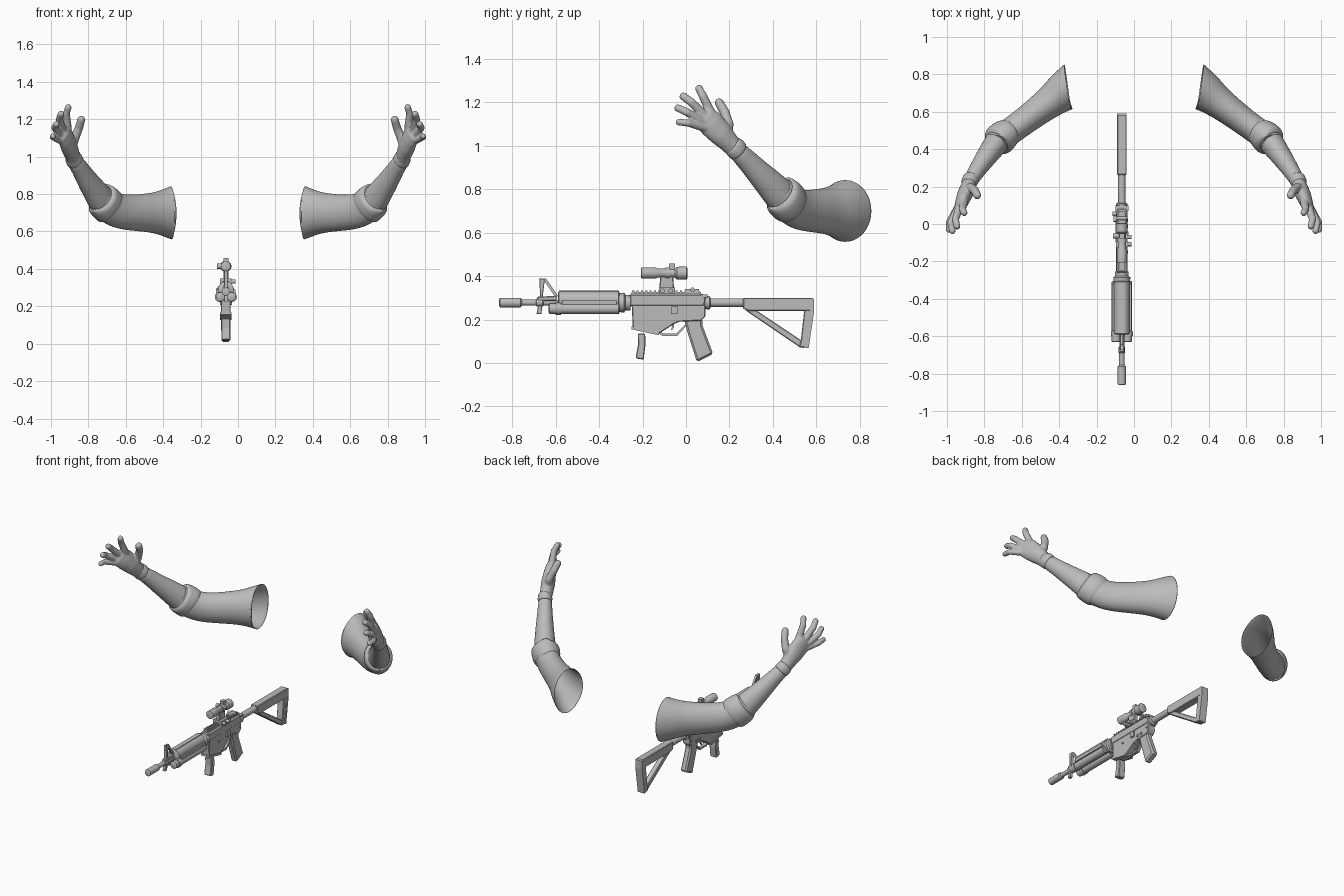
import bpy, bmesh, math
from mathutils import Vector, Matrix

cube = bpy.data.objects.get("Cube")
if cube:
    bpy.data.objects.remove(cube, do_unlink=True)

grey = bpy.data.materials.new("plain_grey")
grey.use_nodes = True
grey.diffuse_color = (0.5, 0.5, 0.5, 1)
grey.node_tree.nodes["Principled BSDF"].inputs["Base Color"].default_value = (0.5, 0.5, 0.5, 1)

GX = -0.065   # centre plane of the rifle
BZ = 0.278    # height of the bore


def finish(name, bm, smooth=None):
    bmesh.ops.recalc_face_normals(bm, faces=bm.faces)
    mesh = bpy.data.meshes.new(name)
    bm.to_mesh(mesh)
    bm.free()
    mesh.materials.append(grey)
    ob = bpy.data.objects.new(name, mesh)
    bpy.context.scene.collection.objects.link(ob)
    if smooth:
        bpy.ops.object.select_all(action='DESELECT')
        ob.select_set(True)
        bpy.context.view_layer.objects.active = ob
        bpy.ops.object.shade_smooth_by_angle(angle=math.radians(smooth))
    return ob


def loft(bm, stations, segs=16, caps=True, first_dir=None):
    """Skin elliptical rings (centre, side radius, up radius) along a path."""
    pts = [Vector(s[0]) for s in stations]
    rings = []
    for i, (c, a, b) in enumerate(stations):
        t = (pts[min(i + 1, len(pts) - 1)] - pts[max(i - 1, 0)]).normalized()
        if i == 0 and first_dir:
            t = Vector(first_dir).normalized()
        side = t.cross(Vector((0, 0, 1))).normalized()
        up = side.cross(t)
        angles = [2 * math.pi * k / segs for k in range(segs)]
        rings.append([bm.verts.new(Vector(c) + side * a * math.cos(w) + up * b * math.sin(w))
                      for w in angles])
    for r, q in zip(rings, rings[1:]):
        for k in range(segs):
            bm.faces.new((r[k], r[(k + 1) % segs], q[(k + 1) % segs], q[k]))
    if caps:
        bm.faces.new(rings[0])
        bm.faces.new(rings[-1])


def mirror(ob):
    ob.modifiers.new("Mirror", 'MIRROR').use_mirror_merge = False


def arm_part(name, stations, caps=True, first_dir=None, thick=0):
    bm = bmesh.new()
    loft(bm, stations, caps=caps, first_dir=first_dir)
    ob = finish(name, bm, 80)
    if thick:
        ob.modifiers.new("Cloth", 'SOLIDIFY').thickness = thick
    ob.modifiers.new("Round", 'SUBSURF').levels = 2
    ob.modifiers["Round"].render_levels = 2
    mirror(ob)


# Sleeves, rolled cuffs and forearms
arm_part("sleeves", [
    ((.355, .735, .70), .127, .148), ((.385, .70, .70), .108, .132),
    ((.44, .66, .70), .090, .112), ((.50, .615, .70), .082, .104),
    ((.56, .57, .70), .077, .098), ((.62, .525, .705), .074, .096),
    ((.67, .49, .72), .074, .094), ((.715, .455, .75), .076, .088)],
    caps=False, first_dir=(1, -.12, -.02), thick=.004)
arm_part("rolled_cuffs", [
    ((.68, .485, .725), .078, .096), ((.69, .478, .734), .086, .104),
    ((.715, .457, .755), .089, .102), ((.738, .43, .78), .088, .097),
    ((.745, .42, .79), .078, .087), ((.73, .44, .77), .066, .076)], caps=False)
arm_part("forearms", [
    ((.70, .475, .73), .066, .078), ((.735, .435, .77), .068, .082),
    ((.775, .38, .83), .060, .070), ((.81, .33, .88), .053, .060),
    ((.85, .27, .945), .044, .049), ((.885, .215, .995), .040, .045)])
arm_part("glove_bands", [
    ((.868, .245, .97), .038, .044), ((.870, .242, .973), .046, .051),
    ((.880, .227, .99), .045, .051), ((.889, .205, 1.01), .040, .047)])


# Hands: palm and fingers fused into one skin
def finger(bm, points, r):
    p = [Vector(q) for q in points]
    n = len(p) - 1
    tip = (p[-1] - p[-2]).normalized()
    st = [(q, r * (1.12 - .25 * i / n), r * (1.12 - .25 * i / n)) for i, q in enumerate(p)]
    st[-1] = (p[-1] - tip * r * .7, r * .88, r * .88)
    st += [(p[-1] - tip * r * .2, r * .65, r * .65), (p[-1], r * .2, r * .2)]
    loft(bm, st, 12)


bm = bmesh.new()
loft(bm, [((.875, .235, .975), .037, .043), ((.888, .198, 1.015), .040, .048),
          ((.903, .16, 1.055), .042, .058), ((.92, .118, 1.10), .036, .064),
          ((.934, .085, 1.128), .027, .058), ((.939, .074, 1.138), .014, .045)])
fingers = [
    [(.91, .135, 1.12), (.912, .105, 1.17), (.918, .078, 1.23), (.903, .052, 1.278)],
    [(.925, .115, 1.11), (.938, .075, 1.15), (.955, .025, 1.20), (.943, -.026, 1.238)],
    [(.93, .105, 1.10), (.955, .06, 1.12), (.98, .005, 1.155), (.968, -.052, 1.180)],
    [(.925, .12, 1.075), (.96, .06, 1.09), (.99, .01, 1.105), (.990, -.047, 1.110)]]
for path, r in zip(fingers, (.021, .021, .020, .018)):
    finger(bm, path, r)
finger(bm, [(.895, .185, 1.035), (.872, .195, 1.10), (.85, .178, 1.155), (.833, .143, 1.215)], .024)
hands = finish("hands", bm, 80)
fuse = hands.modifiers.new("Fuse", 'REMESH')
fuse.mode, fuse.voxel_size, fuse.use_smooth_shade = 'VOXEL', .005, True
relax = hands.modifiers.new("Relax", 'SMOOTH')
relax.iterations, relax.factor = 5, .5
mirror(hands)


# Rifle helpers
def box(name, y0, y1, z0, z1, w, x=0.0):
    bm = bmesh.new()
    bmesh.ops.create_cube(bm, size=1, matrix=Matrix.Translation((GX + x, (y0 + y1) / 2, (z0 + z1) / 2))
                          @ Matrix.Diagonal((w, y1 - y0, z1 - z0, 1)))
    return finish(name, bm)


def turned(name, profile, z=BZ, x=0.0, segs=20):
    """Round part along y from (y, radius) pairs."""
    bm = bmesh.new()
    loft(bm, [((GX + x, y, z), r, r) for y, r in profile], segs)
    return finish(name, bm, 35)


def plate(name, outline, w, x=0.0, bevel=.004):
    """Side outline of (y, z) points extruded across x."""
    bm = bmesh.new()
    face = bm.faces.new([bm.verts.new((GX + x - w / 2, y, z)) for y, z in outline])
    ext = bmesh.ops.extrude_face_region(bm, geom=[face])
    bmesh.ops.translate(bm, vec=(w, 0, 0), verts=[v for v in ext["geom"] if isinstance(v, bmesh.types.BMVert)])
    ob = finish(name, bm)
    if bevel:
        b = ob.modifiers.new("Bevel", 'BEVEL')
        b.width, b.segments = bevel, 1
    return ob


def knob(name, y, z, r, x0, x1):
    bm = bmesh.new()
    bmesh.ops.create_cone(bm, cap_ends=True, segments=14, radius1=r, radius2=r, depth=x1 - x0,
                          matrix=Matrix.Translation((GX + (x0 + x1) / 2, y, z)) @ Matrix.Rotation(math.pi / 2, 4, 'Y'))
    return finish(name, bm, 35)


# Muzzle, barrel and front sight
turned("muzzle_tube", [(-.86, .015), (-.857, .022), (-.762, .022), (-.755, .015)])
turned("barrel", [(-.76, .014), (-.69, .014), (-.688, .018), (-.66, .018), (-.655, .013), (-.3, .013)])
plate("front_sight_post", [(-.688, .225), (-.665, .225), (-.66, .30), (-.65, .385), (-.675, .392), (-.672, .31)], .02, bevel=.002)
plate("front_sight_brace", [(-.66, .39), (-.645, .39), (-.59, .31), (-.60, .30)], .014, bevel=0)
plate("front_sight_foot", [(-.685, .285), (-.595, .285), (-.595, .31), (-.685, .305)], .026)

# Handguard with paired lower tubes
turned("handguard_top", [(-.59, .03), (-.585, .042), (-.31, .042), (-.305, .03)], z=.29)
for s, side in ((-1, "right"), (1, "left")):
    turned("handguard_tube_" + side, [(-.632, .018), (-.628, .024), (-.31, .024), (-.305, .02)], z=.25, x=s * .03)
    turned("tube_clamp_" + side, [(-.60, .028), (-.575, .028)], z=.25, x=s * .031)
    box("handguard_rail_" + side, -.57, -.32, .27, .29, .012, s * .046)
box("handguard_top_rail", -.585, -.31, .322, .333, .03)
turned("handguard_ring", [(-.308, .043), (-.285, .046), (-.278, .036), (-.255, .036)])

# Receiver
plate("upper_receiver", [(-.262, .26), (.085, .26), (.095, .29), (.085, .318), (-.262, .318)], .058, bevel=.008)
plate("lower_receiver", [(-.25, .27), (.09, .27), (.09, .215), (.07, .195), (-.03, .19),
                         (-.055, .18), (-.125, .135), (-.245, .16)], .052)
plate("magazine_well_lip", [(-.25, .155), (-.25, .168), (-.125, .142), (-.125, .128)], .062, bevel=0)
box("receiver_rail", -.25, .07, .316, .328, .03)
for i in range(16):
    box("rail_tooth", -.248 + i * .02, -.238 + i * .02, .327, .334, .034)
box("ejection_cover", -.10, .01, .275, .305, .006, -.030)
plate("case_deflector", [(.01, .265), (.045, .275), (.015, .305)], .02, -.034, 0)
knob("forward_assist", .055, .285, .012, -.05, -.025)
box("charging_handle", .07, .10, .302, .315, .07)
box("bolt_catch", -.07, -.04, .225, .26, .012, .03)
for y, z, r in ((-.012, .215, .009), (.02, .215, .009), (-.15, .225, .007), (.075, .235, .006)):
    knob("receiver_pin", y, z, r, -.032, .032)

# Trigger, guard, grip and magazine
plate("trigger_guard", [(-.13, .14), (-.11, .125), (-.04, .125), (.0, .17), (.0, .182),
                        (-.045, .136), (-.105, .136), (-.13, .152)], .02, bevel=0)
plate("trigger", [(-.075, .19), (-.055, .19), (-.055, .165), (-.068, .145), (-.065, .168)], .01, bevel=0)
plate("pistol_grip", [(-.01, .205), (.075, .205), (.075, .175), (.125, .042), (.05, .005), (.01, .13)], .044, bevel=.009)
plate("magazine", [(-.222, .135), (-.188, .135), (-.186, .085), (-.195, .015), (-.232, .022), (-.221, .085)], .048)

# Buffer tube and open triangular stock
turned("buffer_ring", [(.088, .028), (.095, .031), (.108, .031), (.112, .024)])
turned("buffer_tube", [(.10, .020), (.50, .020)])
plate("stock_top", [(.262, .30), (.585, .30), (.587, .24), (.29, .24), (.262, .25)], .05)
plate("stock_strut", [(.27, .245), (.32, .245), (.545, .095), (.545, .068), (.52, .075)], .036)
plate("stock_butt", [(.545, .25), (.587, .25), (.558, .07), (.52, .072), (.528, .10)], .046)
plate("butt_pad", [(.578, .298), (.59, .295), (.59, .24), (.565, .07), (.553, .07)], .05, bevel=0)

# Optic and rear sight
turned("scope", [(-.207, .020), (-.205, .026), (-.14, .026), (-.13, .021), (-.05, .021),
                 (-.042, .029), (.003, .030), (.006, .024)], z=.414)
turned("scope_collar", [(-.095, .026), (-.075, .026)], z=.414)
box("scope_turret", -.078, -.05, .425, .458, .026)
knob("scope_side_turret", -.064, .414, .014, -.046, .0)
plate("scope_mount", [(-.125, .33), (-.055, .33), (-.058, .40), (-.118, .40)], .026)
box("mount_clamp", -.125, -.05, .318, .348, .06)
for y in (-.108, -.07):
    knob("mount_screw", y, .332, .011, .025, .052)
box("rear_sight_base", -.005, .06, .326, .34, .04)
knob("rear_sight_drum", .03, .338, .010, -.028, .028)
